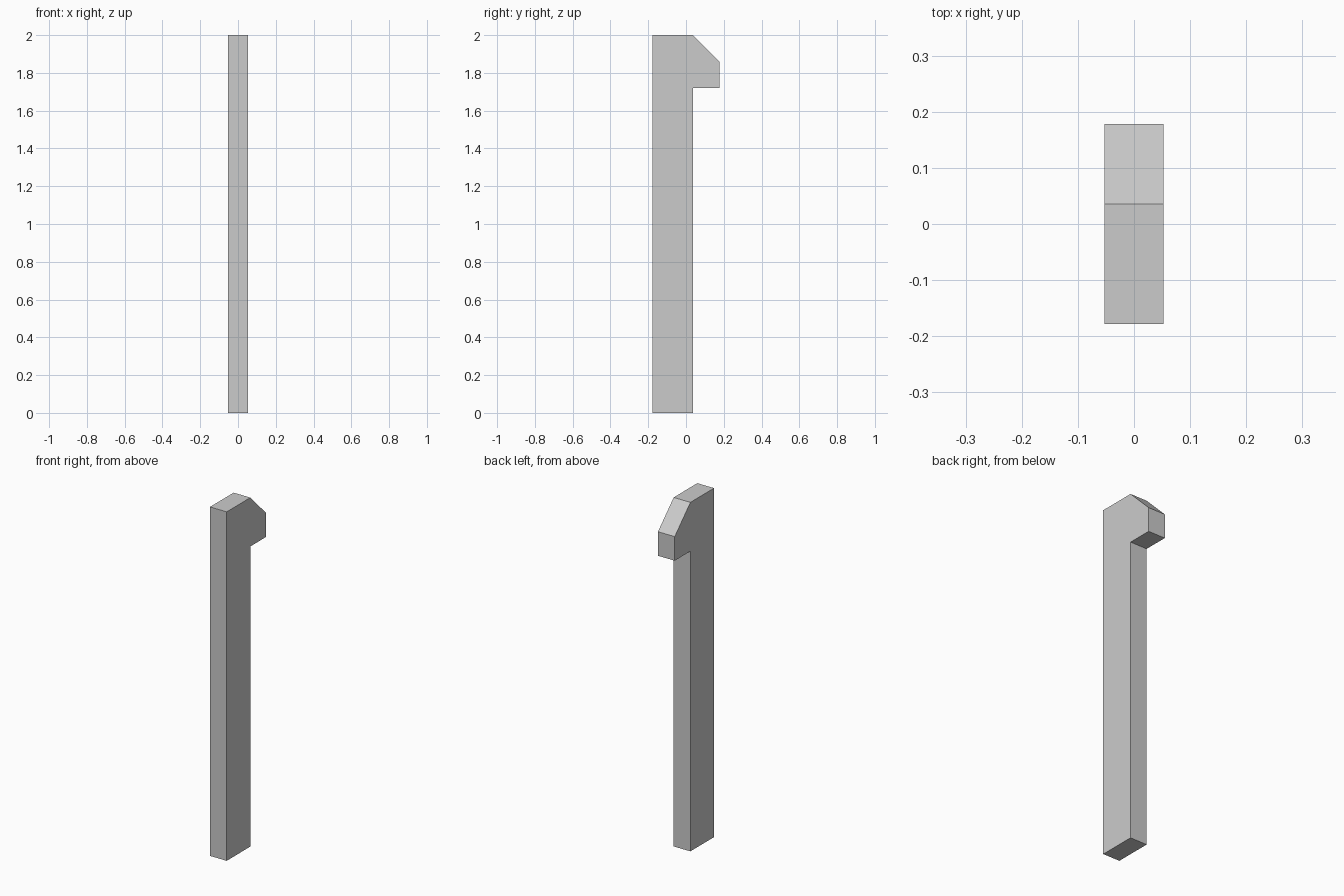
import bpy
import bmesh

cube = bpy.data.objects.get("Cube")
if cube:
    bpy.data.objects.remove(cube, do_unlink=True)

# Plain grey material
grey = bpy.data.materials.new("plain_grey")
grey.use_nodes = True
colour = (0.6, 0.6, 0.6, 1)
grey.diffuse_color = colour
grey.node_tree.nodes["Principled BSDF"].inputs["Base Color"].default_value = colour

# Side profile (y, z): upright shaft with a chamfered hook at the back of the top
half_width = 0.053
front, shaft_back, hook_back = -0.178, 0.036, 0.178
hook_bottom, chamfer_bottom, top = 1.72, 1.858, 2.0
profile = [
    (front, 0), (shaft_back, 0), (shaft_back, hook_bottom),
    (hook_back, hook_bottom), (hook_back, chamfer_bottom),
    (shaft_back, top), (front, top),
]

# Extrude the profile across the width
bm = bmesh.new()
side = bm.faces.new([bm.verts.new((-half_width, y, z)) for y, z in profile])
extruded = bmesh.ops.extrude_face_region(bm, geom=[side], use_keep_orig=True)
new_verts = [g for g in extruded["geom"] if isinstance(g, bmesh.types.BMVert)]
bmesh.ops.translate(bm, verts=new_verts, vec=(2 * half_width, 0, 0))
bmesh.ops.recalc_face_normals(bm, faces=bm.faces)

mesh = bpy.data.meshes.new("hooked_post")
bm.to_mesh(mesh)
bm.free()
mesh.materials.append(grey)
post = bpy.data.objects.new("hooked_post", mesh)
bpy.context.collection.objects.link(post)
